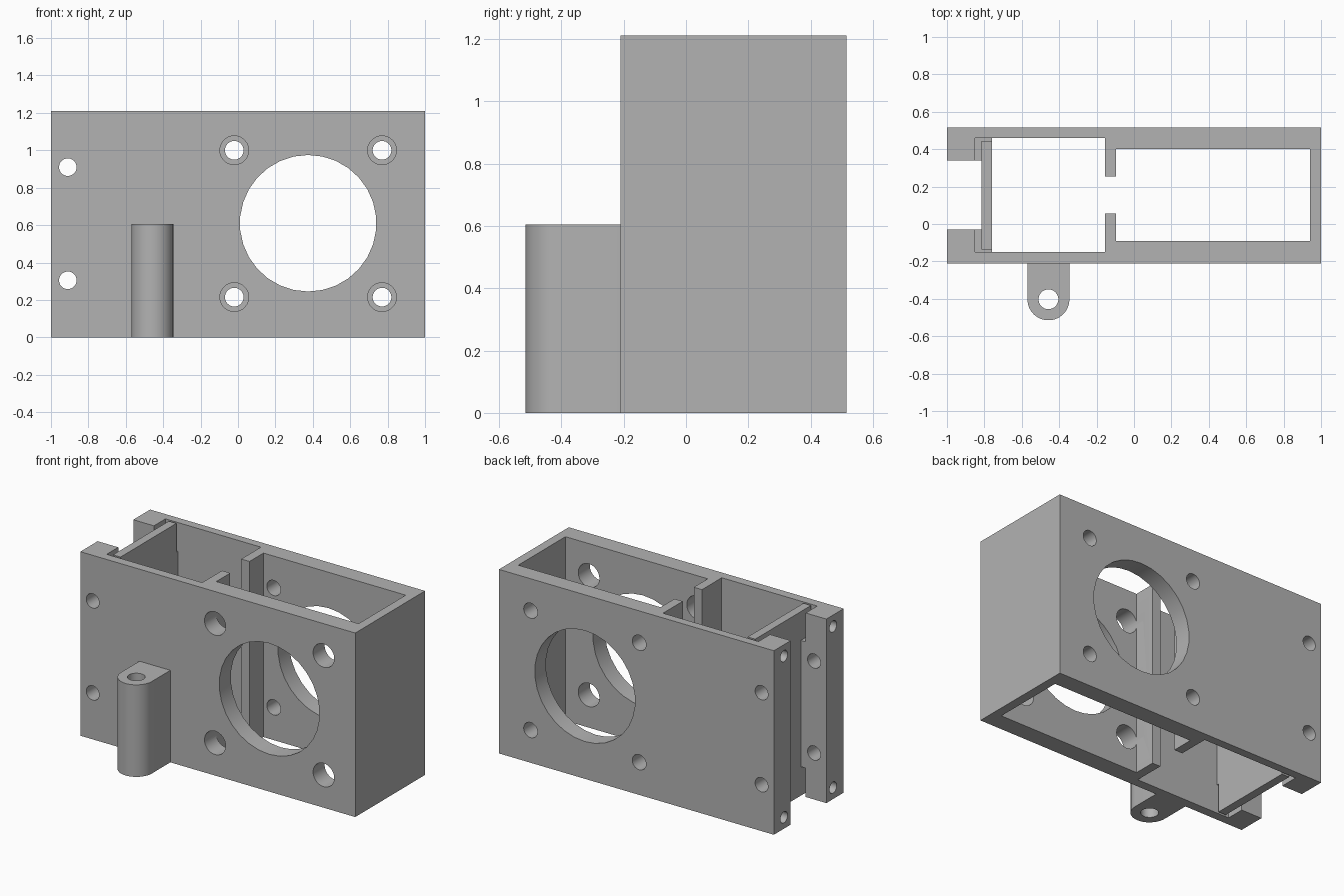
import bpy
import bmesh
from math import pi, sin, cos
from mathutils import Matrix, Vector

default = bpy.data.objects.get("Cube")
if default:
    bpy.data.objects.remove(default, do_unlink=True)

TOP = 1.21        # housing height
MID_Y = 0.153     # centre line of the housing

grey = bpy.data.materials.new("plain grey")
grey.use_nodes = True
grey.diffuse_color = (0.45, 0.45, 0.45, 1)
grey.node_tree.nodes["Principled BSDF"].inputs["Base Color"].default_value = (0.45, 0.45, 0.45, 1)


def add_object(name, bm):
    bmesh.ops.recalc_face_normals(bm, faces=bm.faces)
    mesh = bpy.data.meshes.new(name)
    bm.to_mesh(mesh)
    bm.free()
    mesh.materials.append(grey)
    obj = bpy.data.objects.new(name, mesh)
    bpy.context.collection.objects.link(obj)
    return obj


def box(name, x, y, z):
    bm = bmesh.new()
    size = Vector((x[1] - x[0], y[1] - y[0], z[1] - z[0]))
    centre = Vector((x[0] + x[1], y[0] + y[1], z[0] + z[1])) / 2
    bmesh.ops.create_cube(bm, size=1, matrix=Matrix.Translation(centre) @ Matrix.Diagonal(size).to_4x4())
    return add_object(name, bm)


def rod(name, centre, radius, length, axis, sides=30):
    bm = bmesh.new()
    turn = {"x": Matrix.Rotation(pi / 2, 4, "Y"),
            "y": Matrix.Rotation(pi / 2, 4, "X"),
            "z": Matrix.Identity(4)}[axis]
    bmesh.ops.create_cone(bm, cap_ends=True, segments=sides, radius1=radius, radius2=radius,
                          depth=length, matrix=Matrix.Translation(centre) @ turn)
    # Start the ring on a corner lying along x
    return add_object(name, bm)


def carve(obj, cutters):
    for cutter in cutters:
        cutter.hide_render = True
        mod = obj.modifiers.new("cut", "BOOLEAN")
        mod.operation = "DIFFERENCE"
        mod.solver = "EXACT"
        mod.object = cutter
    bpy.context.view_layer.update()
    graph = bpy.context.evaluated_depsgraph_get()
    mesh = bpy.data.meshes.new_from_object(obj.evaluated_get(graph))
    obj.modifiers.clear()
    obj.data = mesh
    for cutter in cutters:
        bpy.data.objects.remove(cutter, do_unlink=True)


def smooth(obj):
    bpy.ops.object.select_all(action="DESELECT")
    obj.select_set(True)
    bpy.context.view_layer.objects.active = obj
    bpy.ops.object.shade_smooth_by_angle(angle=pi / 6)


# Housing block and the openings that run through its full height
housing = box("housing", (-1, 1), (-0.21, 0.515), (0, TOP))
tall = (-0.1, TOP + 0.1)
cuts = [
    box("fan_chamber", (-0.095, 0.94), (-0.09, 0.4), tall),
    box("small_chamber", (-0.76, -0.155), (-0.15, 0.46), tall),
    box("doorway", (-0.3, 0.1), (0.055, 0.255), tall),
    box("end_gap", (-1.1, -0.815), (-0.03, 0.34), tall),
]

# Nut slots at the top and bottom, with a thin clearance beside the end panel
for z in ((-0.1, 0.19), (TOP - 0.19, TOP + 0.1)):
    cuts.append(box("nut_slot", (-0.85, -0.815), (-0.15, 0.46), z))
    for y in ((-0.15, -0.135), (0.445, 0.46)):
        cuts.append(box("panel_clearance", (-0.85, -0.7), y, z))

# Large round opening through front and back
cuts.append(rod("round_opening", (0.375, MID_Y, 0.61), 0.365, 2, "y"))

# Fan screw holes: wide in the front wall, narrow in the back wall
for x in (-0.02, 0.77):
    for z in (0.215, 1.0):
        cuts.append(rod("front_hole", (x, -0.18, z), 0.077, 0.3, "y"))
        cuts.append(rod("back_hole", (x, 0.45, z), 0.05, 0.3, "y"))

# Cross holes through both end posts
for z in (0.305, 0.91):
    cuts.append(rod("post_hole", (-0.91, MID_Y, z), 0.047, 2, "y"))

# Screw holes from the end faces into the nut slots
for y in (-0.1, 0.41):
    for z in (0.075, TOP - 0.075):
        cuts.append(rod("end_hole", (-0.96, y, z), 0.037, 0.26, "x"))

carve(housing, cuts)
smooth(housing)

# Mounting lug: rounded tongue on the front with a vertical hole
bm = bmesh.new()
cx, cy, r = -0.4575, -0.4025, 0.1125
outline = [(cx + r, -0.21), (cx - r, -0.21)]
outline += [(cx - r * cos(pi * i / 15), cy - r * sin(pi * i / 15)) for i in range(16)]
base = bm.faces.new([bm.verts.new((x, y, 0)) for x, y in outline])
grown = bmesh.ops.extrude_face_region(bm, geom=[base])
bmesh.ops.translate(bm, vec=(0, 0, 0.605),
                    verts=[v for v in grown["geom"] if isinstance(v, bmesh.types.BMVert)])
lug = add_object("mounting_lug", bm)
carve(lug, [rod("lug_hole", (cx, cy, 0.3), 0.053, 1, "z")])
smooth(lug)
